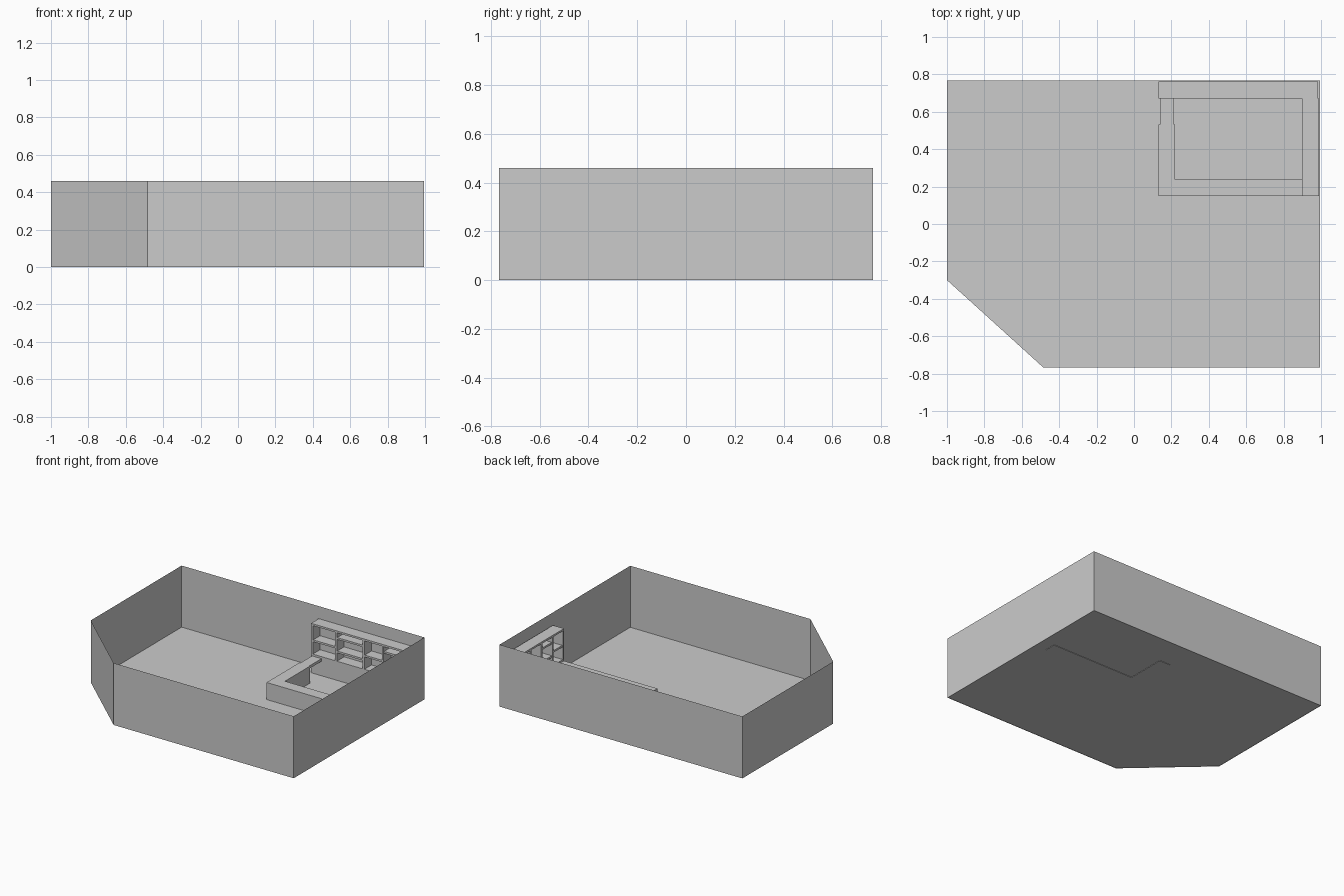
import bpy, bmesh

cube = bpy.data.objects.get("Cube")
if cube:
    bpy.data.objects.remove(cube, do_unlink=True)

grey = bpy.data.materials.new("plain_grey")
grey.use_nodes = True
grey.diffuse_color = (0.6, 0.6, 0.6, 1)
grey.node_tree.nodes["Principled BSDF"].inputs["Base Color"].default_value = (0.6, 0.6, 0.6, 1)


def finish(name, bm):
    mesh = bpy.data.meshes.new(name)
    bm.to_mesh(mesh)
    bm.free()
    mesh.materials.append(grey)
    obj = bpy.data.objects.new(name, mesh)
    bpy.context.collection.objects.link(obj)
    return obj


def add_box(bm, lo, hi):
    verts = bmesh.ops.create_cube(bm, size=1)["verts"]
    for v in verts:
        for i in range(3):
            v.co[i] = lo[i] if v.co[i] < 0 else hi[i]


def box(name, lo, hi):
    bm = bmesh.new()
    add_box(bm, lo, hi)
    return finish(name, bm)


def prism(name, outline, z0, z1):
    bm = bmesh.new()
    face = bm.faces.new([bm.verts.new((x, y, z0)) for x, y in outline])
    top = bmesh.ops.extrude_face_region(bm, geom=[face], use_keep_orig=True)["geom"]
    for v in top:
        if isinstance(v, bmesh.types.BMVert):
            v.co.z = z1
    bmesh.ops.recalc_face_normals(bm, faces=bm.faces)
    return finish(name, bm)


# Room: floor sheet and thin perimeter walls with one chamfered corner
X, Y, WALL = 0.995, 0.767, 0.46
room = [(-1, Y), (-1, -0.3), (-0.485, -Y), (X, -Y), (X, Y)]
bm = bmesh.new()
bm.faces.new([bm.verts.new((x, y, 0.003)) for x, y in room])
finish("floor", bm)

bm = bmesh.new()
low = [bm.verts.new((x, y, 0)) for x, y in room]
high = [bm.verts.new((x, y, WALL)) for x, y in room]
for i in range(len(room)):
    j = (i + 1) % len(room)
    bm.faces.new((low[i], low[j], high[j], high[i]))
finish("walls", bm)

# L-shaped counter and its lift-up flap
COUNTER = 0.13
prism("counter", [(0.13, 0.15), (0.9, 0.15), (0.9, 0.237), (0.22, 0.237),
                  (0.22, 0.533), (0.13, 0.533)], 0, COUNTER)
box("counter_flap", (0.138, 0.533, 0.11), (0.215, 0.672, COUNTER))


# Shelving: closed base, frame, dividers and staggered shelves
def shelving(name, dividers, place):
    bm = bmesh.new()
    t, depth, base, top = 0.014, 0.09, 0.145, 0.37
    start, end = dividers[0], dividers[-1]

    def part(a0, a1, d0, d1, z0, z1):
        p, q = place(a0, d0), place(a1, d1)
        lo = (min(p[0], q[0]), min(p[1], q[1]), z0)
        hi = (max(p[0], q[0]), max(p[1], q[1]), z1)
        add_box(bm, lo, hi)

    part(start, end, 0, depth, 0.003, base)
    part(start, end, 0, depth, top - t, top)
    part(start, end, 0, 0.005, base, top - t)
    for a in dividers:
        a0 = min(max(a - t / 2, start), end - t)
        part(a0, a0 + t, 0.005, depth, base, top - t)
    for i, (a0, a1) in enumerate(zip(dividers, dividers[1:])):
        for z in ((0.235,), (0.205, 0.305))[i % 2]:
            part(a0 + t / 2, a1 - t / 2, 0.005, depth - 0.004, z, z + t)
    finish(name, bm)


shelving("back_shelving", (0.13, 0.335, 0.56, 0.72, 0.985), lambda a, d: (a, 0.762 - d))
shelving("side_shelving", (0.15, 0.28, 0.41, 0.54, 0.672), lambda a, d: (0.988 - d, a))
